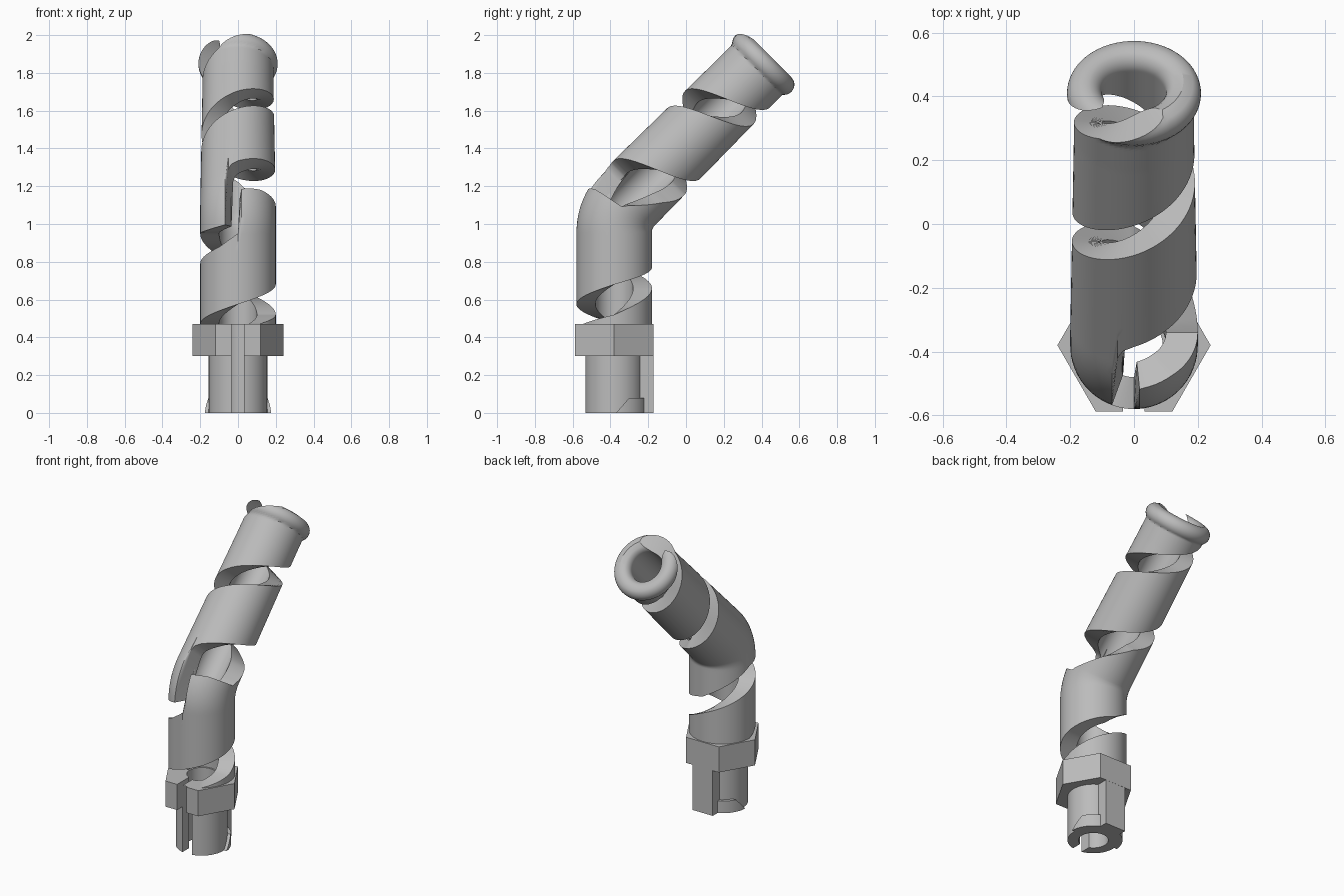
import bpy, bmesh, math
from mathutils import Vector

if "Cube" in bpy.data.objects:
    bpy.data.objects.remove(bpy.data.objects["Cube"], do_unlink=True)

AXIS_Y = -0.38
steel = bpy.data.materials.new("satin grey")
steel.use_nodes = True
GREY = (0.5, 0.5, 0.5, 1)
steel.diffuse_color = GREY
steel.node_tree.nodes["Principled BSDF"].inputs["Base Color"].default_value = GREY


def finish(name, bm):
    bmesh.ops.recalc_face_normals(bm, faces=bm.faces[:])
    mesh = bpy.data.meshes.new(name)
    bm.to_mesh(mesh)
    bm.free()
    mesh.materials.append(steel)
    ob = bpy.data.objects.new(name, mesh)
    bpy.context.collection.objects.link(ob)
    return ob


def loft(name, bottom, top):
    """Solid between two matching point loops."""
    bm = bmesh.new()
    a = [bm.verts.new(p) for p in bottom]
    b = [bm.verts.new(p) for p in top]
    bm.faces.new(a)
    bm.faces.new(b)
    for i in range(len(a)):
        j = (i + 1) % len(a)
        bm.faces.new((a[i], a[j], b[j], b[i]))
    return finish(name, bm)


def prism(name, radius, z0, z1, sides=64):
    def ring(z):
        return [(radius * math.cos(math.tau * i / sides),
                 AXIS_Y + radius * math.sin(math.tau * i / sides), z) for i in range(sides)]
    return loft(name, ring(z0), ring(z1))


def box(name, x0, x1, y0, y1, z0, z1):
    def ring(z):
        return [(x0, y0, z), (x1, y0, z), (x1, y1, z), (x0, y1, z)]
    return loft(name, ring(z0), ring(z1))


def boolean(ob, tool, operation):
    mod = ob.modifiers.new("cut", 'BOOLEAN')
    mod.operation, mod.object, mod.solver = operation, tool, 'EXACT'
    deps = bpy.context.evaluated_depsgraph_get()
    mesh = bpy.data.meshes.new_from_object(ob.evaluated_get(deps))
    ob.modifiers.clear()
    ob.data = mesh


def smooth(ob):
    bpy.ops.object.select_all(action='DESELECT')
    ob.select_set(True)
    bpy.context.view_layer.objects.active = ob
    bpy.ops.object.shade_smooth_by_angle(angle=math.radians(32))


# Connector: shank, hexagonal collar, rear key and locking ramps
shank = prism("shank", 0.155, 0, 0.47)
collar = prism("hex_collar", 0.24, 0.30, 0.47, 6)
key = box("rear_key", -0.075, 0.075, AXIS_Y + 0.08, AXIS_Y + 0.207, 0, 0.31)
ramp_profile = [(-0.37, 0), (-0.30, 0.08), (-0.22, 0.08), (-0.22, 0)]
ramps = loft("locking_ramps", [(-0.2, y, z) for y, z in ramp_profile],
             [(0.2, y, z) for y, z in ramp_profile])
ramp_limit = prism("ramp_limit", 0.175, -0.1, 0.2)
boolean(ramps, ramp_limit, 'INTERSECT')

# Bore and front slot cut through the connector
bore = prism("bore_cutter", 0.09, -0.1, 0.6)
slot = box("slot_cutter", -0.035, 0.033, -0.8, AXIS_Y, -0.1, 0.6)
for part in (shank, collar, key, ramps):
    boolean(part, bore, 'DIFFERENCE')
    boolean(part, slot, 'DIFFERENCE')
    smooth(part)
for helper in (ramp_limit, bore, slot):
    bpy.data.objects.remove(helper, do_unlink=True)

# Spiral tube: straight, short bend, then leaning back
BASE, END, BEND, BEND_R, TILT = 0.47, 2.22, 0.96, 0.24, math.pi / 4
BEAD, BEAD_R, BEAD_MID = 2.165, 0.055, 0.155


def tube_point(turn, length, radius):
    a = min(max((length - BEND) / BEND_R, 0), TILT)
    rest = length - BEND - a * BEND_R
    centre = Vector((0, AXIS_Y + BEND_R * (1 - math.cos(a)), BEND + BEND_R * math.sin(a)))
    centre += rest * Vector((0, math.sin(a), math.cos(a)))
    front = Vector((0, -math.cos(a), math.sin(a)))
    t = math.tau * turn
    return centre + radius * (math.sin(t) * Vector((1, 0, 0)) + math.cos(t) * front)


def radii(length):
    outer = 0.2 - 0.012 * min(max((length - 1.1) / 0.9, 0), 1)
    inner = 0.1
    if length > BEAD - BEAD_R:
        h = math.sqrt(max(BEAD_R ** 2 - (length - BEAD) ** 2, 0))
        outer = max(outer, BEAD_MID + h) if length < BEAD else BEAD_MID + h
        inner = inner if length < BEAD else BEAD_MID - h
    return outer, inner


def follow(path, t):
    """Piecewise linear value, held inside the tube ends."""
    value = path[0][1] if t <= path[0][0] else path[-1][1]
    for (t0, v0), (t1, v1) in zip(path, path[1:]):
        if t0 <= t <= t1:
            value = v0 + (v1 - v0) * (t - t0) / (t1 - t0)
    return min(max(value, BASE), END)


# Edges of the spiral gap: (turns from the front, length along the tube)
gap_bottom = [(0, 0.44), (0.25, 0.52), (0.5, 0.66), (0.75, 0.79), (0.92, 0.88), (1.0, 0.95),
              (1.014, 1.09), (1.1, 1.10), (1.25, 1.10), (1.38, 1.27), (1.5, 1.38),
              (2, 1.64), (3, 2.17), (3.25, 2.30)]
gap_top = [(-0.25, 0.47), (0, 0.575), (0.25, 0.68), (0.5, 0.77), (0.75, 0.95), (0.945, 0.98),
           (0.96, 1.21), (1, 1.24), (1.5, 1.50), (2, 1.77), (3, 2.28)]

STEPS, ROWS = 72, 36
bm = bmesh.new()
previous = None
for i in range(-STEPS, 3 * STEPS + 1):
    turn = i / STEPS
    low = follow(gap_top, turn)
    high = max(follow(gap_bottom, turn + 1), low)
    lengths = [low + (high - low) * k / ROWS for k in range(ROWS + 1)]
    points = [tube_point(turn, s, radii(s)[0]) for s in lengths]
    points += [tube_point(turn, s, radii(s)[1]) for s in reversed(lengths)]
    ring = [bm.verts.new(p) for p in points]
    if previous:
        for k in range(len(ring)):
            n = (k + 1) % len(ring)
            bm.faces.new((previous[k], previous[n], ring[n], ring[k]))
    previous = ring
bmesh.ops.remove_doubles(bm, verts=bm.verts[:], dist=0.0003)
bmesh.ops.dissolve_degenerate(bm, edges=bm.edges[:], dist=0.0002)
smooth(finish("spiral_tube", bm))
